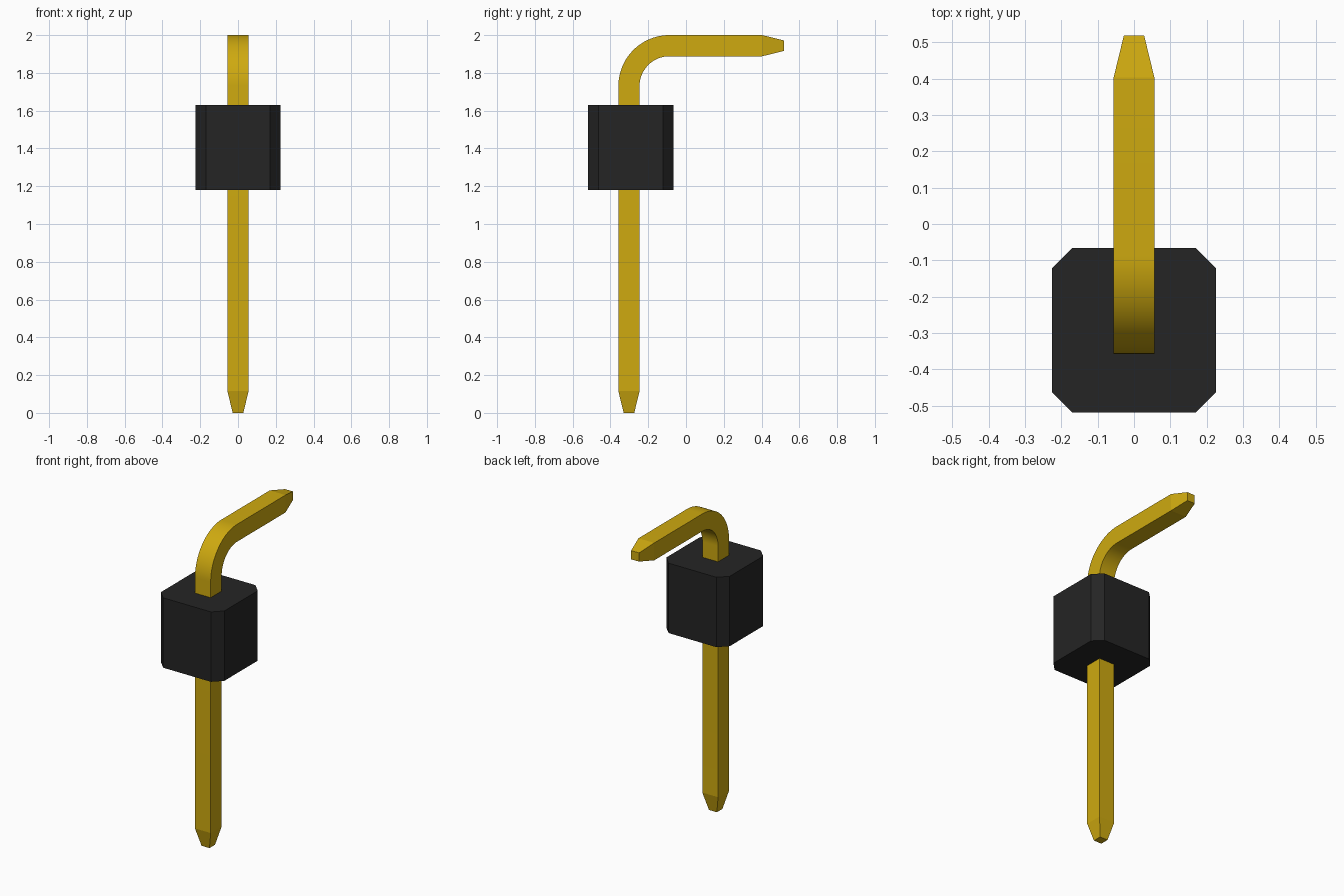
import bpy
import bmesh
from math import sin, cos, pi

if "Cube" in bpy.data.objects:
    bpy.data.objects.remove(bpy.data.objects["Cube"], do_unlink=True)


def make_material(name, colour, roughness):
    mat = bpy.data.materials.new(name)
    mat.use_nodes = True
    mat.diffuse_color = (*colour, 1)
    bsdf = mat.node_tree.nodes["Principled BSDF"]
    bsdf.inputs["Base Color"].default_value = (*colour, 1)
    bsdf.inputs["Roughness"].default_value = roughness
    return mat


def loft(name, rings, mat):
    """Skin a list of equal-length vertex rings and cap both ends."""
    bm = bmesh.new()
    loops = [[bm.verts.new(p) for p in ring] for ring in rings]
    n = len(loops[0])
    for a, b in zip(loops, loops[1:]):
        for i in range(n):
            j = (i + 1) % n
            bm.faces.new((a[i], a[j], b[j], b[i]))
    bm.faces.new(loops[0])
    bm.faces.new(loops[-1])
    bmesh.ops.recalc_face_normals(bm, faces=bm.faces)
    mesh = bpy.data.meshes.new(name)
    bm.to_mesh(mesh)
    bm.free()
    mesh.materials.append(mat)
    obj = bpy.data.objects.new(name, mesh)
    bpy.context.collection.objects.link(obj)
    return obj


gold = make_material("gold", (0.62, 0.40, 0.005), 0.4)
black = make_material("black plastic", (0.018, 0.018, 0.018), 0.6)

# Bent square pin with a tapered tip at each end
HALF, TIP, TAPER = 0.056, 0.028, 0.115
PIN_Y, END_Y, TOP_Z = -0.302, 0.518, 2.0
RADIUS, STEPS = 0.214, 24
arm_z = TOP_Z - HALF
bend_y, bend_z = PIN_Y + RADIUS, arm_z - RADIUS


def section(y, z, angle, half):
    """Square section; angle 0 points up, pi/2 points back."""
    ny, nz = -cos(angle) * half, sin(angle) * half
    return [(-half, y + ny, z + nz), (half, y + ny, z + nz),
            (half, y - ny, z - nz), (-half, y - ny, z - nz)]


rings = [section(PIN_Y, 0, 0, TIP), section(PIN_Y, TAPER, 0, HALF)]
for i in range(STEPS + 1):
    a = pi / 2 * i / STEPS
    rings.append(section(bend_y - RADIUS * cos(a), bend_z + RADIUS * sin(a), a, HALF))
rings += [section(END_Y - TAPER, arm_z, pi / 2, HALF), section(END_Y, arm_z, pi / 2, TIP)]
pin = loft("pin", rings, gold)

bpy.ops.object.select_all(action="DESELECT")
pin.select_set(True)
bpy.context.view_layer.objects.active = pin
bpy.ops.object.shade_smooth_by_angle(angle=pi / 18)

# Plastic housing: square block with chamfered upright edges
SIDE, CUT, BLOCK_Y = 0.226, 0.056, -0.292
inner = SIDE - CUT
outline = [(-inner, -SIDE), (inner, -SIDE), (SIDE, -inner), (SIDE, inner),
           (inner, SIDE), (-inner, SIDE), (-SIDE, inner), (-SIDE, -inner)]
loft("housing", [[(x, BLOCK_Y + y, z) for x, y in outline] for z in (1.18, 1.63)], black)
